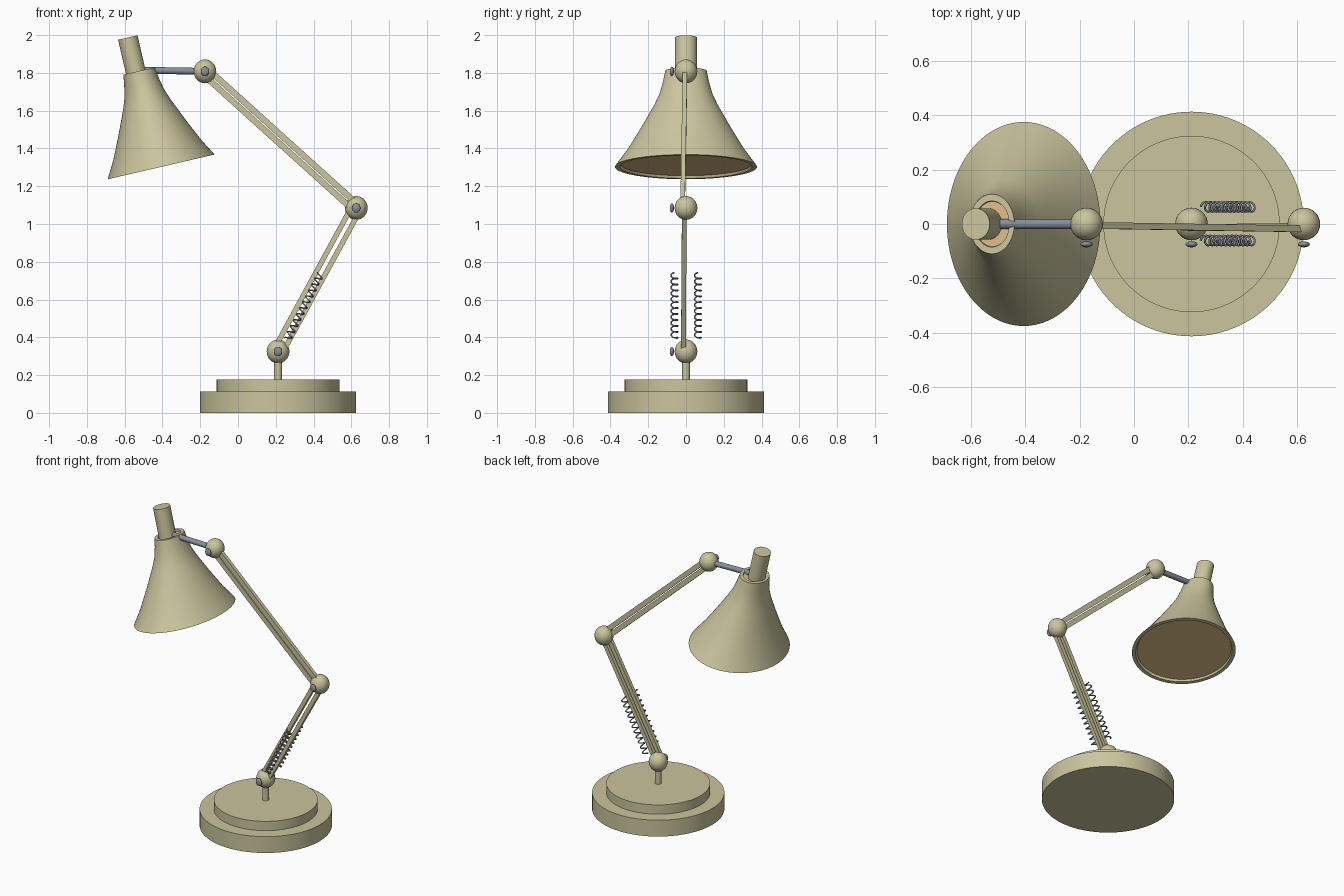
import bpy, bmesh, math
from mathutils import Vector, Matrix

cube = bpy.data.objects.get("Cube")
if cube:
    bpy.data.objects.remove(cube, do_unlink=True)


def material(name, rgb):
    m = bpy.data.materials.new(name)
    m.use_nodes = True
    m.diffuse_color = (*rgb, 1)
    m.node_tree.nodes["Principled BSDF"].inputs["Base Color"].default_value = (*rgb, 1)
    return m


CREAM = material("cream_paint", (0.59, 0.555, 0.34))
TAN = material("warm_tan", (0.74, 0.51, 0.25))
METAL = material("blue_grey_metal", (0.25, 0.275, 0.33))


def finish(name, bm, mats, matrix=Matrix(), smooth=True):
    mesh = bpy.data.meshes.new(name)
    bmesh.ops.recalc_face_normals(bm, faces=bm.faces)
    bm.to_mesh(mesh)
    bm.free()
    for m in mats:
        mesh.materials.append(m)
    ob = bpy.data.objects.new(name, mesh)
    bpy.context.collection.objects.link(ob)
    ob.matrix_world = matrix
    if smooth:
        bpy.ops.object.select_all(action="DESELECT")
        ob.select_set(True)
        bpy.context.view_layer.objects.active = ob
        bpy.ops.object.shade_smooth_by_angle(angle=math.radians(35))
    return ob


def lathe(name, profile, mats, matrix, steps=64):
    """Spin a radius/height profile that starts and ends on the axis."""
    bm = bmesh.new()
    verts = [bm.verts.new((r, 0, z)) for r, z in profile]
    edges = [bm.edges.new(pair) for pair in zip(verts, verts[1:])]
    bmesh.ops.spin(bm, geom=verts + edges, cent=(0, 0, 0), axis=(0, 0, 1),
                   angle=math.tau, steps=steps, use_merge=True)
    bmesh.ops.remove_doubles(bm, verts=bm.verts, dist=0.0001)
    # faces that reach the axis take the last material
    for f in bm.faces:
        if min(v.co.xy.length for v in f.verts) < 0.001:
            f.material_index = len(mats) - 1
    return finish(name, bm, mats, matrix)


def ball(name, loc, radii, mat):
    bm = bmesh.new()
    bmesh.ops.create_uvsphere(bm, u_segments=32, v_segments=16, radius=1)
    return finish(name, bm, [mat], Matrix.LocRotScale(Vector(loc), None, Vector(radii)))


def rod(name, a, b, radius, mat):
    a, b = Vector(a), Vector(b)
    bm = bmesh.new()
    bmesh.ops.create_cone(bm, cap_ends=True, segments=32, radius1=radius,
                          radius2=radius, depth=(b - a).length)
    turn = (b - a).to_track_quat("Z", "Y").to_matrix().to_4x4()
    return finish(name, bm, [mat], Matrix.Translation((a + b) / 2) @ turn)


def bar(name, a, b, offset, width, depth, mat):
    """Flat bar from a to b, shifted sideways within the arm's plane."""
    a, b = Vector(a), Vector(b)
    along = (b - a).normalized()
    side = along.cross(Vector((0, 1, 0))).normalized()
    out = side.cross(along)
    bm = bmesh.new()
    bmesh.ops.create_cube(bm, size=1)
    bmesh.ops.scale(bm, vec=(width, depth, (b - a).length), verts=bm.verts)
    turn = Matrix((side, -out, along)).transposed().to_4x4()
    place = Matrix.Translation((a + b) / 2 + side * offset)
    return finish(name, bm, [mat], place @ turn, smooth=False)


BASE = Vector((0.212, 0, 0.325))
ELBOW = Vector((0.626, 0, 1.085))
HEAD = Vector((-0.175, 0, 1.808))

# Stepped round base and post
lathe("base", [(0, 0), (0.414, 0), (0.414, 0.113), (0.325, 0.113),
               (0.325, 0.177), (0, 0.177)], [CREAM],
      Matrix.Translation((BASE.x, 0, 0)), 96)
rod("post", (BASE.x, 0, 0.17), BASE, 0.021, CREAM)

# Ball joints with side knobs
for label, p in (("base", BASE), ("elbow", ELBOW), ("head", HEAD)):
    ball(label + "_joint", p, (0.06, 0.06, 0.063), CREAM)
    ball(label + "_knob", p + Vector((0, -0.075, 0)), (0.022, 0.011, 0.025), METAL)

# Paired bars of both arms
for label, s in (("left", 1), ("right", -1)):
    bar("lower_arm_" + label, BASE + Vector((0, -0.014, 0)),
        ELBOW + Vector((0, -0.009, 0)), s * 0.024, 0.027, 0.025, CREAM)
    bar("upper_arm_" + label, ELBOW + Vector((0, -0.018, 0)),
        HEAD + Vector((0, -0.005, 0)), s * 0.019, 0.032, 0.024, CREAM)

# Coil springs on both sides of the lower arm
start, end = Vector((0.262, 0, 0.39)), Vector((0.437, 0, 0.735))
axis = (end - start).normalized()
across = axis.cross(Vector((0, 1, 0)))
TURNS, STEPS = 11, 16
for label, y in (("back", 0.063), ("front", -0.061)):
    curve = bpy.data.curves.new(label + "_spring", "CURVE")
    curve.dimensions = "3D"
    curve.bevel_depth = 0.004
    curve.bevel_resolution = 1
    curve.use_fill_caps = True
    line = curve.splines.new("POLY")
    count = TURNS * STEPS + 1
    line.points.add(count - 1)
    for i, pt in enumerate(line.points):
        t = math.tau * i / STEPS
        p = start.lerp(end, i / (count - 1)) + across * (0.018 * math.cos(t))
        pt.co = (p.x, y + 0.018 * math.sin(t), p.z, 1)
    line.use_smooth = True
    curve.materials.append(METAL)
    ob = bpy.data.objects.new(label + "_spring", curve)
    bpy.context.collection.objects.link(ob)
    bpy.ops.object.select_all(action="DESELECT")
    ob.select_set(True)
    bpy.context.view_layer.objects.active = ob
    bpy.ops.object.convert(target="MESH")

# Rod from the head joint to the shade
rod("shade_rod", HEAD, (-0.5, 0, 1.814), 0.018, METAL)

# Tilted oval shade with tan end discs, and the lamp socket
tilt = Matrix.Translation((-0.524, 0, 1.81)) @ Matrix.Rotation(math.radians(-13), 4, "Y")
lathe("shade", [(0, -0.012), (0.083, -0.012), (0.085, 0), (0.11, 0),
                (0.122, -0.06), (0.14, -0.125), (0.168, -0.185), (0.238, -0.31),
                (0.31, -0.43), (0.376, -0.521), (0.35, -0.521),
                (0.342, -0.508), (0, -0.508)],
      [CREAM, TAN], tilt @ Matrix.Diagonal((0.772, 1, 1, 1)), 96)
lathe("socket", [(0, -0.1), (0.058, -0.1), (0.058, 0.186), (0, 0.186)], [CREAM],
      tilt @ Matrix.Translation((-0.018, 0, 0)) @ Matrix.Diagonal((0.91, 1, 1, 1)), 32)
